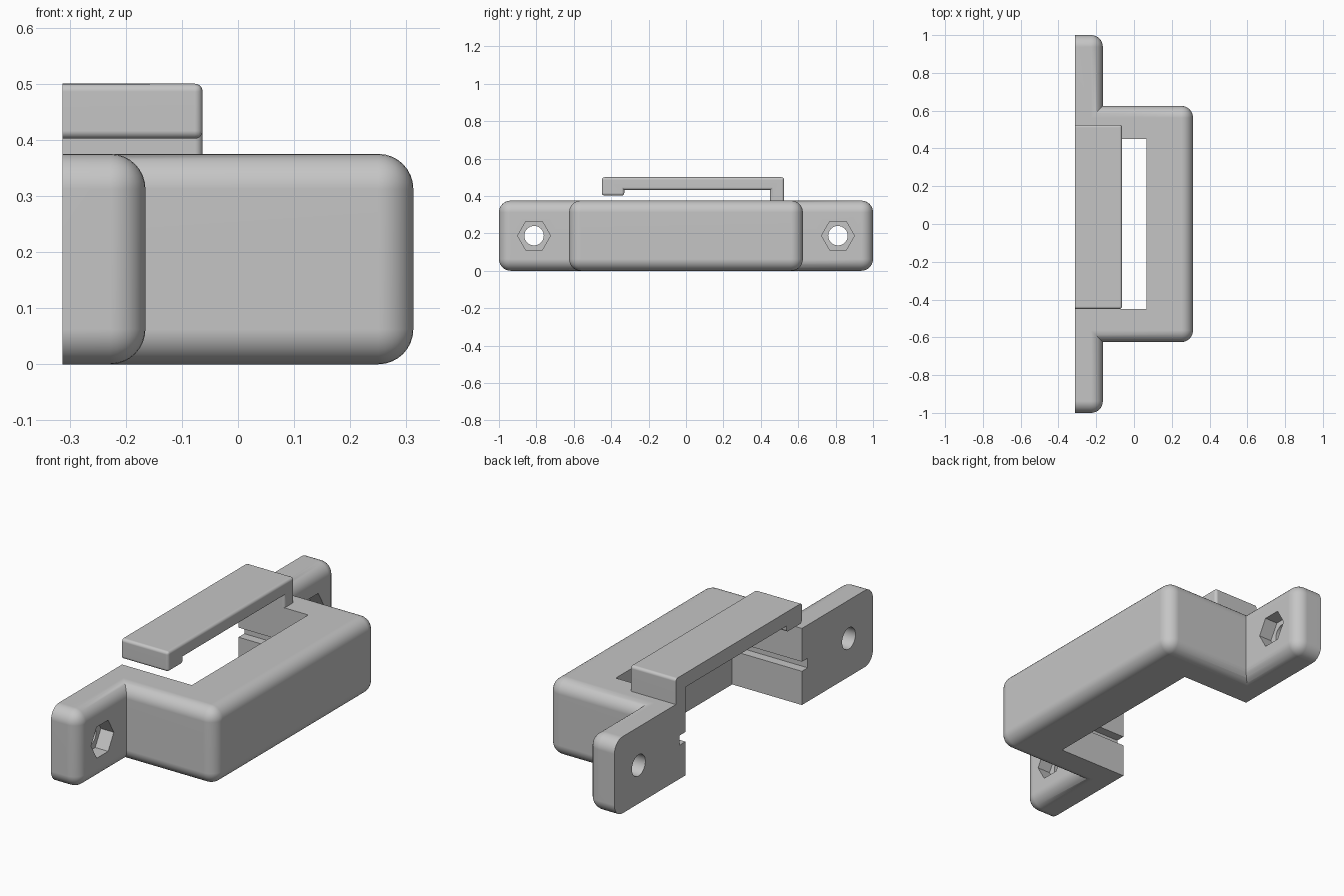
import bpy, bmesh, math
from mathutils import Matrix

cube = bpy.data.objects.get("Cube")
if cube:
    bpy.data.objects.remove(cube)

grey = bpy.data.materials.new("plain grey")
grey.use_nodes = True
COLOUR = (0.56, 0.56, 0.56, 1)
grey.diffuse_color = COLOUR
grey.node_tree.nodes["Principled BSDF"].inputs["Base Color"].default_value = COLOUR

BACK, TAB_FRONT, FRONT = -0.3125, -0.165, 0.3125
HEIGHT, MID = 0.375, 0.1875
INNER_Y = 0.45


def finish(bm, name):
    bmesh.ops.recalc_face_normals(bm, faces=bm.faces)
    mesh = bpy.data.meshes.new(name)
    bm.to_mesh(mesh)
    bm.free()
    mesh.materials.append(grey)
    obj = bpy.data.objects.new(name, mesh)
    bpy.context.collection.objects.link(obj)
    return obj


def box(name, x, y, z, radius=0):
    """Box between bounds; all edges except those of the back face are rounded."""
    bm = bmesh.new()
    bmesh.ops.create_cube(bm, size=1)
    for v in bm.verts:
        v.co = [b[0] if c < 0 else b[1] for c, b in zip(v.co, (x, y, z))]
    if radius:
        edges = [e for e in bm.edges if any(v.co.x > x[0] + 0.001 for v in e.verts)]
        bmesh.ops.bevel(bm, geom=edges, offset=radius, segments=8, profile=0.5,
                        affect='EDGES', clamp_overlap=True)
    return finish(bm, name)


def rod(name, sides, radius, x, y, turn=0):
    """Prism along x at mid height."""
    bm = bmesh.new()
    bmesh.ops.create_cone(bm, cap_ends=True, segments=sides, radius1=radius,
                          radius2=radius, depth=x[1] - x[0])
    place = (Matrix.Translation(((x[0] + x[1]) / 2, y, MID))
             @ Matrix.Rotation(turn, 4, 'X') @ Matrix.Rotation(math.pi / 2, 4, 'Y'))
    bmesh.ops.transform(bm, matrix=place, verts=bm.verts)
    return finish(bm, name)


def combine(target, other, operation):
    mod = target.modifiers.new(operation, 'BOOLEAN')
    mod.operation, mod.solver, mod.object = operation, 'EXACT', other
    bpy.context.view_layer.objects.active = target
    bpy.ops.object.modifier_apply(modifier=mod.name)
    bpy.data.objects.remove(other)


def spring_clip():
    """Side profile of the clip, extruded along x with a rounded free side."""
    profile = [(-0.45, 0.5), (-0.45, 0.402), (-0.33, 0.402), (-0.33, 0.432),
               (INNER_Y, 0.432), (INNER_Y, 0.3), (0.525, 0.3), (0.525, 0.5)]
    bm = bmesh.new()
    face = bm.faces.new([bm.verts.new((BACK, y, z)) for y, z in profile])
    grown = bmesh.ops.extrude_face_region(bm, geom=[face], use_keep_orig=True)["geom"]
    front = [v for v in grown if isinstance(v, bmesh.types.BMVert)]
    for v in front:
        v.co.x = -0.063
    bm.edges.ensure_lookup_table()
    rounded = []
    for e in bm.edges:
        a, b = e.verts
        on_front = min(a.co.x, b.co.x) > -0.1
        outer = abs(a.co.x - b.co.x) > 0.1 and (a.co.z > 0.49 or a.co.z < 0.41 and a.co.y < 0)
        if on_front or outer:
            rounded.append(e)
    bmesh.ops.bevel(bm, geom=rounded, offset=0.014, segments=5, profile=0.5,
                    affect='EDGES', clamp_overlap=True)
    return finish(bm, "clip")


# Long mounting flange joined to the projecting body
bracket = box("bracket", (BACK, TAB_FRONT), (-1, 1), (0, HEIGHT), 0.0625)
body = box("body", (BACK, FRONT), (-0.625, 0.625), (0, HEIGHT), 0.0625)
combine(bracket, body, 'UNION')

# Window open to the back
window = box("window", (-0.5, 0.065), (-INNER_Y, INNER_Y), (-0.1, 0.5))
combine(bracket, window, 'DIFFERENCE')

# Groove in both side walls of the window
groove = box("groove", (-0.5, 0.064), (-0.495, 0.495), (0.165, 0.212))
combine(bracket, groove, 'DIFFERENCE')

# Screw holes with hexagonal nut pockets
for side in (-1, 1):
    y = side * 0.8125
    combine(bracket, rod("hole", 32, 0.052, (-0.4, 0), y), 'DIFFERENCE')
    combine(bracket, rod("pocket", 6, 0.088, (TAB_FRONT - 0.07, 0), y), 'DIFFERENCE')

# Clip arm on top
combine(bracket, spring_clip(), 'UNION')

# Smooth rounded edges, flat planes
bpy.ops.object.select_all(action='DESELECT')
bracket.select_set(True)
bpy.context.view_layer.objects.active = bracket
bpy.ops.object.shade_smooth_by_angle(angle=math.radians(30))
normals = bracket.modifiers.new("flat planes", 'WEIGHTED_NORMAL')
normals.keep_sharp = True
